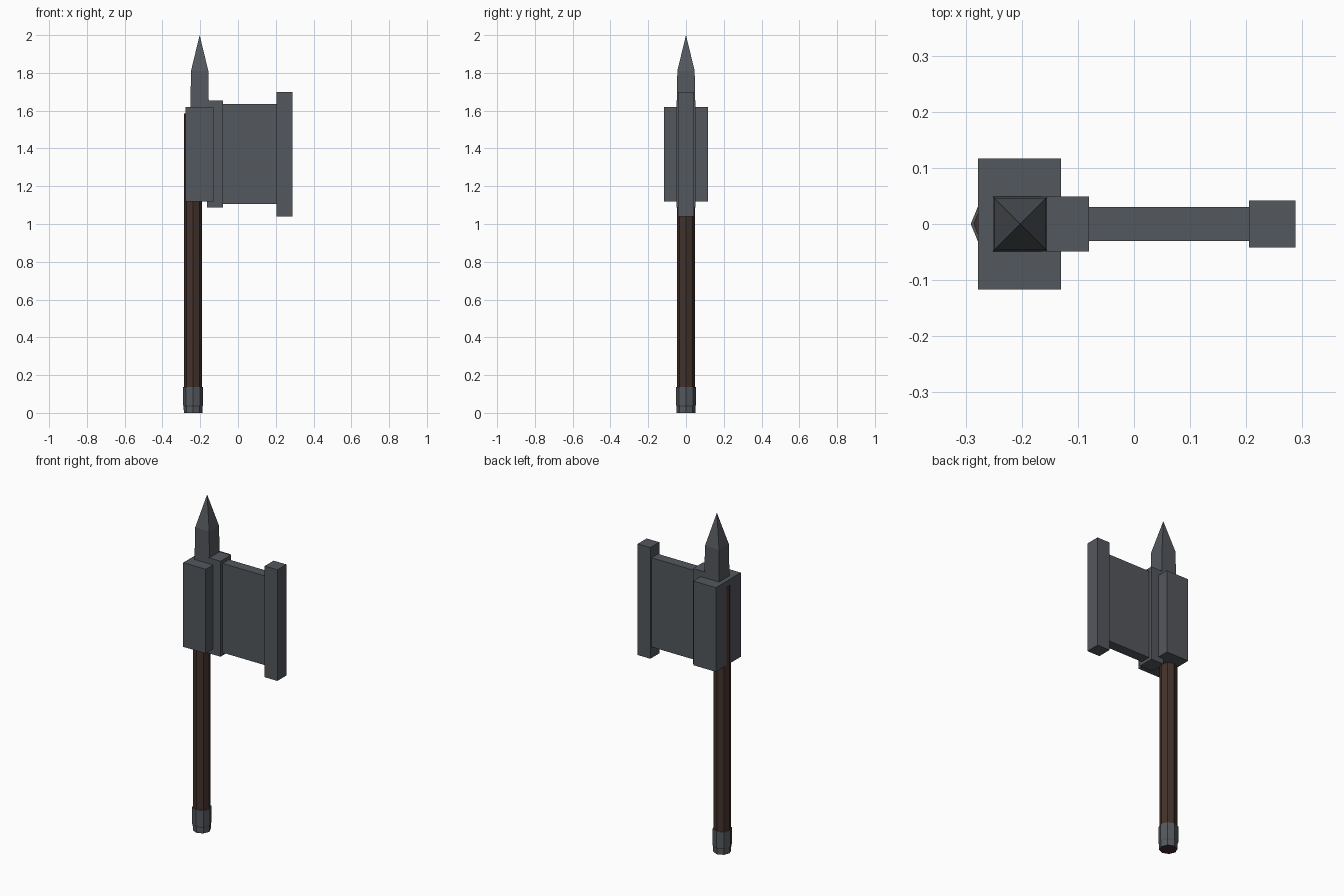
import bpy, bmesh, math

if "Cube" in bpy.data.objects:
    bpy.data.objects.remove(bpy.data.objects["Cube"])


def material(name, rgb):
    m = bpy.data.materials.new(name)
    m.diffuse_color = (*rgb, 1)
    m.use_nodes = True
    m.node_tree.nodes["Principled BSDF"].inputs["Base Color"].default_value = m.diffuse_color
    return m


STEEL = material("dark steel", (0.088, 0.096, 0.108))
WOOD = material("dark brown wood", (0.055, 0.031, 0.023))


def finish(name, bm, mat):
    bmesh.ops.recalc_face_normals(bm, faces=bm.faces)
    me = bpy.data.meshes.new(name)
    bm.to_mesh(me)
    bm.free()
    me.materials.append(mat)
    ob = bpy.data.objects.new(name, me)
    bpy.context.collection.objects.link(ob)
    return ob


def box(name, x0, x1, half_y, z0, z1):
    bm = bmesh.new()
    bmesh.ops.create_cube(bm, size=1)
    for v in bm.verts:
        v.co.x = x0 if v.co.x < 0 else x1
        v.co.y *= 2 * half_y
        v.co.z = z0 if v.co.z < 0 else z1
    return finish(name, bm, STEEL)


def loft(name, cx, rings, sides, turn, mat, cap_bottom=True):
    """Stack of regular polygons (radius, z); a zero radius gives a point."""
    bm = bmesh.new()
    loops = []
    for r, z in rings:
        n = sides if r > 0 else 1
        loops.append([bm.verts.new((cx + r * math.cos(turn + math.tau * i / sides),
                                    r * math.sin(turn + math.tau * i / sides), z))
                      for i in range(n)])
    for a, b in zip(loops, loops[1:]):
        for i in range(sides):
            j = (i + 1) % sides
            if len(b) == 1:
                bm.faces.new((a[i], a[j], b[0]))
            else:
                bm.faces.new((a[i], a[j], b[j], b[i]))
    if cap_bottom:
        bm.faces.new(loops[0])
    if len(loops[-1]) > 1:
        bm.faces.new(loops[-1])
    return finish(name, bm, mat)


# eight-sided wooden shaft and its steel foot
loft("shaft", -0.238, [(0.048, 0), (0.048, 1.585)], 8, 0, WOOD)
loft("foot_cap", -0.238, [(0.049, 0), (0.0495, 0.035), (0.053, 0.04), (0.053, 0.137)],
     8, 0, STEEL, cap_bottom=False)

# axe head: socket, collar, blade and cutting edge
box("socket", -0.278, -0.13, 0.117, 1.12, 1.62)
box("collar", -0.165, -0.08, 0.049, 1.088, 1.655)
box("blade", -0.10, 0.21, 0.03, 1.105, 1.635)
box("cutting_edge", 0.205, 0.288, 0.042, 1.04, 1.70)

# square top spike with pyramid tip
R2 = math.sqrt(2)
loft("top_spike", -0.203, [(0.049 * R2, 1.60), (0.046 * R2, 1.81), (0, 2.0)],
     4, math.pi / 4, STEEL)
